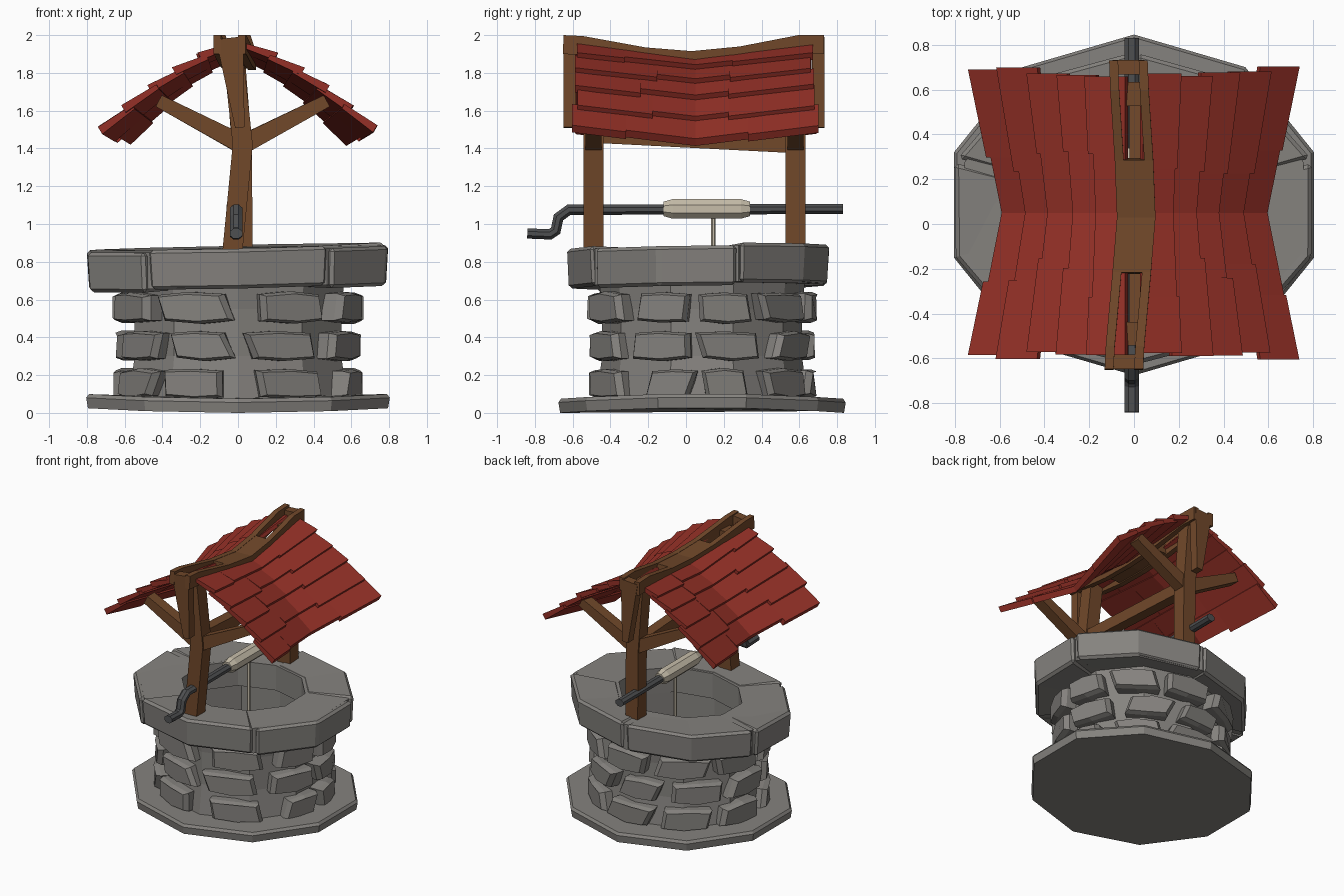
import bpy, bmesh, random
from math import sin, cos, pi, radians
from mathutils import Vector as V

if "Cube" in bpy.data.objects:
    bpy.data.objects.remove(bpy.data.objects["Cube"])

random.seed(4)
CY = 0.085                      # y centre of the round stonework
X, Y, Z = V((1, 0, 0)), V((0, 1, 0)), V((0, 0, 1))


def material(name, rgb):
    m = bpy.data.materials.new(name)
    m.diffuse_color = (*rgb, 1)
    m.use_nodes = True
    m.node_tree.nodes["Principled BSDF"].inputs["Base Color"].default_value = m.diffuse_color
    return m


STONE = material("stone", (0.235, 0.225, 0.21))
WOOD = material("wood", (0.165, 0.065, 0.023))
RED = material("red_tile", (0.30, 0.03, 0.02))
IRON = material("iron", (0.075, 0.077, 0.08))
PALE = material("pale_wood", (0.57, 0.51, 0.40))


def jit(a):
    return random.uniform(-a, a)


def loft(name, rings, mat, closed=False, bevel=0):
    """Skin a series of equal rings; cap the ends unless closed."""
    bm = bmesh.new()
    rs = [[bm.verts.new(p) for p in r] for r in rings]
    n = len(rs[0])
    pairs = list(zip(rs, rs[1:])) + ([(rs[-1], rs[0])] if closed else [])
    for a, b in pairs:
        for i in range(n):
            bm.faces.new((a[i], a[(i + 1) % n], b[(i + 1) % n], b[i]))
    if not closed:
        bm.faces.new(rs[0])
        bm.faces.new(rs[-1])
    bmesh.ops.recalc_face_normals(bm, faces=bm.faces)
    me = bpy.data.meshes.new(name)
    bm.to_mesh(me)
    bm.free()
    me.materials.append(mat)
    ob = bpy.data.objects.new(name, me)
    bpy.context.collection.objects.link(ob)
    if bevel:
        b = ob.modifiers.new("bevel", 'BEVEL')
        b.width, b.segments = bevel, 1
        b.limit_method = 'ANGLE'
        b.angle_limit = radians(40)
    return ob


def sweep(name, stations, u, mat, n=4):
    """Bar along stations (point, half width along u, half depth), n sides."""
    pts = [V(s[0]) for s in stations]
    rings = []
    for i, (_, hu, hv) in enumerate(stations):
        a = (pts[i] - pts[max(i - 1, 0)]).normalized()
        b = (pts[min(i + 1, len(pts) - 1)] - pts[i]).normalized()
        t = (a + b).normalized()
        v = t.cross(u).normalized()
        mitre = 1 / max(t.dot(b if b.length else a), 0.5)
        k = 1 / cos(pi / n)
        rings.append([pts[i] + u * hu * k * cos((j + .5) * 2 * pi / n)
                      + v * hv * mitre * k * sin((j + .5) * 2 * pi / n) for j in range(n)])
    return loft(name, rings, mat)


def polar(r, deg, z, sy):
    a = radians(deg)
    return V((r * cos(a), CY + r * sy * sin(a), z))


def decagon(r, z, sy):
    return [polar(r, 18 + 36 * i, z, sy) for i in range(10)]


# Ground slab, slightly raised towards the sides
slab = [decagon(r, z, 0.9) for r, z in ((0.835, 0), (0.845, 0.055), (0.83, 0.075))]
for ring in slab:
    for p in ring:
        p.z += 0.025 * (p.x / 0.8) ** 2
loft("base_slab", slab, STONE)

# Hollow shaft
loft("well_wall", [decagon(r, z, 0.92) for r, z in
     ((0.61, 0.06), (0.575, 0.3), (0.575, 0.55), (0.595, 0.72), (0.47, 0.72), (0.47, 0.06))], STONE, True)


def rim(p):
    """Shift the rim forward and tilt it up to the back right."""
    return p + V((0, -0.017, 0.022 * p.x + 0.015 * (p.y - CY)))


# Continuous rim core, filling the joints between the stones
loft("rim_core", [[rim(p) for p in decagon(r, z, 0.85)] for r, z in
     ((0.795, 0.675), (0.795, 0.868), (0.465, 0.868), (0.465, 0.675))], STONE, True)

# Five large rim stones, each turning one corner
for i, lift in enumerate((0.006, 0.0, 0.01, 0.0, 0.012)):
    start = -126 + 72 * ((i + 3) % 5)
    rings = []
    for deg in (1.0, 36, 71):
        up = lift + jit(0.006)
        rings.append([rim(polar(r + jit(0.005), start + deg, z, 0.835)) + Z * up for r, z in
                      ((0.82, 0.66), (0.835, 0.872), (0.475, 0.862), (0.475, 0.67))])
    loft(f"rim_stone_{i}", rings, STONE, bevel=0.018)

# Three courses of raised wall stones: z range, front radius, angles
COURSES = (
    (0.075, 0.235, 0.66, (-150, -112, -63, -17, 12, 50, 88, 128, 168)),
    (0.275, 0.435, 0.65, (-147, -109, -68, -23, 15, 58, 95, 135, 175)),
    (0.475, 0.64, 0.665, (-155, -112, -63, -21, 12, 47, 85, 125, 165)),
)
for c, (z0, z1, front, angles) in enumerate(COURSES):
    for i, ang in enumerate(angles):
        gap = min((angles[(i + 1) % 9] - ang) % 360, (ang - angles[i - 1]) % 360)
        half = min(gap * 0.42, 17) + jit(1)
        zc, hz = (z0 + z1) / 2, (z1 - z0) / 2
        skew = jit(0.18)
        outline = [(a + skew * b + jit(.07), b * s + jit(.06)) for a, b, s in
                   ((-1, -1, .82), (0, -1, 1), (1, -1, .85), (1, 1, .82), (0, 1, 1), (-1, 1, .85))]
        rings = [[polar(r, ang + half * a * f, zc + hz * b * f, 0.92) for a, b in outline]
                 for r, f in ((0.50, 1), (front - 0.035, 1), (front, 0.84))]
        loft(f"wall_stone_{c}_{i}", rings, STONE)

# Posts, braces and tapering end plates
for name, y, xs, plate_y, px in (("front", -0.49, (-0.03, 0.025, -0.03), -0.615, -0.045),
                                 ("back", 0.58, (0.025, 0.02, -0.02), 0.70, -0.025)):
    sweep(name + "_post", [((x, y, z), 0.053, 0.053) for x, z in zip(xs, (0.85, 1.42, 1.93))], X, WOOD)
    for side, tip in (("left", -0.42), ("right", 0.47)):
        sweep(f"{name}_{side}_brace", [((xs[1], y, 1.42), 0.042, 0.05),
                                       ((tip, y, 1.652), 0.042, 0.034)], Y, WOOD)
    sweep(name + "_end_plate", [((0.01, plate_y, 1.51), 0.033, 0.025),
                                ((px, plate_y, 1.985), 0.033, 0.072)], Y, WOOD)
sweep("tie_beam", [((0.02, -0.49, 1.475), 0.04, 0.045), ((0.02, 0.58, 1.42), 0.04, 0.045)], X, WOOD)

# Sagging ridge: two rails with a solid middle
RIDGE = ((-0.65, -0.045, 1.95), (-0.55, -0.04, 1.945), (-0.22, -0.01, 1.885), (0.03, 0.01, 1.865),
         (0.29, 0.0, 1.89), (0.6, -0.02, 1.95), (0.73, -0.025, 1.95))
for side, dx in (("left", -0.066), ("right", 0.066)):
    sweep(side + "_ridge_rail", [((x + dx, y, z), 0.02, 0.05) for y, x, z in RIDGE], X, WOOD)
sweep("ridge_middle", [((x, y, z + 0.003), 0.075, 0.045) for y, x, z in RIDGE[2:5]], X, WOOD)


# Roof tiles: five rows of three planks per slope, pinched at mid length
def roof_point(side, t, y, off):
    u = abs(y - 0.05) / 0.65
    x = 0.045 + t * (0.525 + 0.13 * u) + 0.5 * off
    z = 1.87 + 0.07 * u - t * (0.455 - 0.01 * u) + 0.045 * sin(pi * t) + 0.85 * off
    return V((side * x, y, z))


for side, label in ((-1, "left"), (1, "right")):
    for row in range(5):
        a, b = -0.24 + jit(0.09), 0.28 + jit(0.07)
        y0, y1 = -0.57 - 0.006 * row + jit(0.015), 0.66 + 0.009 * row + jit(0.015)
        for k, ys in enumerate(((y0, a), (a, 0.05, b), (b, y1))):
            lower = (row + 1) / 5 + (0 if k == 1 else 0.03) + jit(0.01)
            upper = row / 5 - 0.02
            rings = [[roof_point(side, t, y, o) for t, o in
                      ((upper, -0.012), (upper, 0.015), (lower, 0.047), (lower, 0.002))] for y in ys]
            loft(f"{label}_tile_{row}_{k}", rings, RED)

# Windlass: bent iron crank, roller and rope
sweep("crank_axle", [((-0.01, y, z), 0.033, 0.027) for y, z in
      ((0.83, 1.08), (-0.62, 1.075), (-0.675, 1.035), (-0.69, 0.965), (-0.72, 0.945), (-0.84, 0.95))],
      X, IRON, n=8)
sweep("roller", [((-0.01, y, 1.08), r, r) for y, r in
      ((-0.12, 0.038), (-0.07, 0.052), (0.29, 0.052), (0.34, 0.038))], X, PALE, n=8)
sweep("rope", [((-0.01, 0.145, 1.05), 0.01, 0.01), ((-0.01, 0.145, 0.1), 0.01, 0.01)], X, PALE, n=6)
